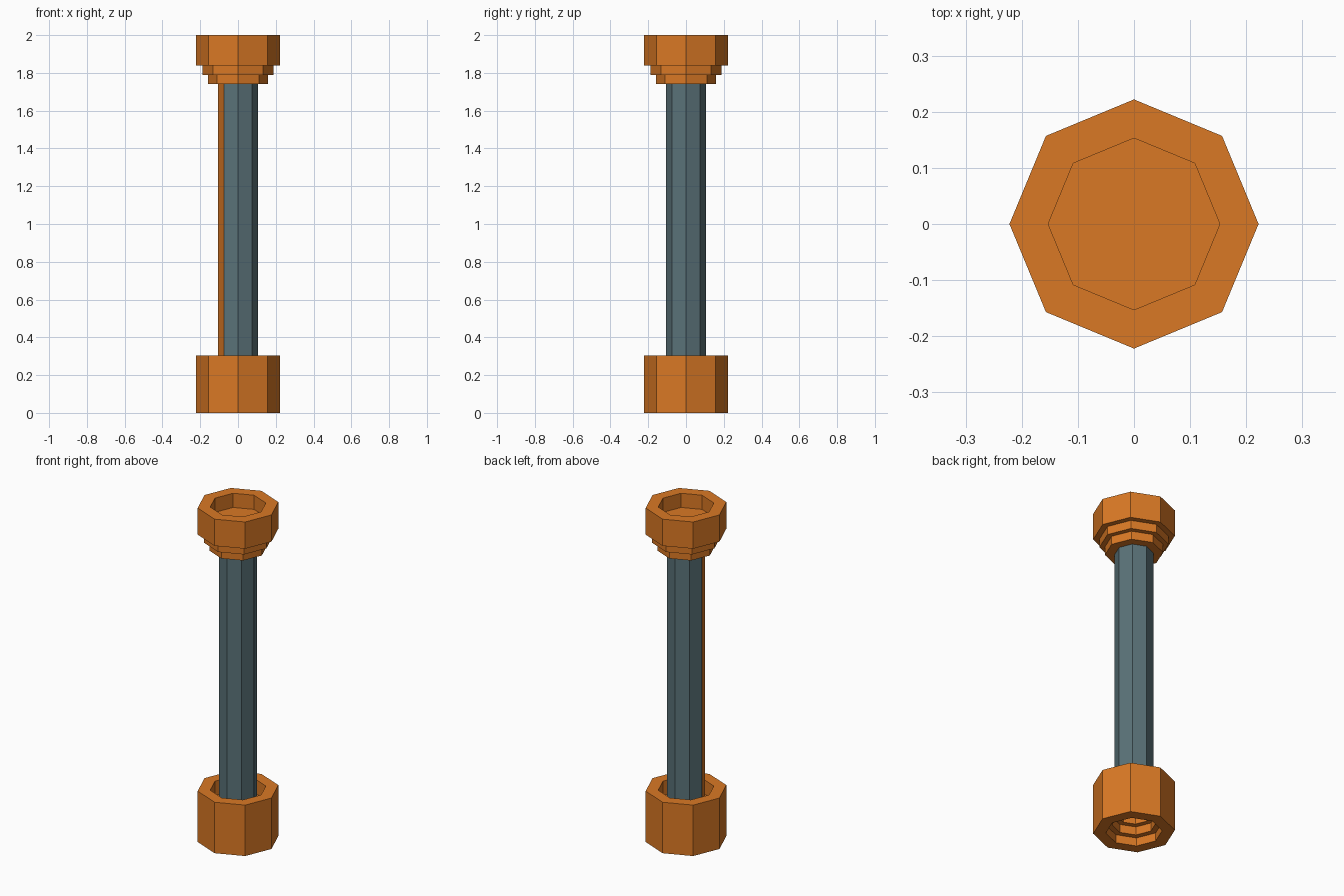
import bpy, bmesh, math

if "Cube" in bpy.data.objects:
    bpy.data.objects.remove(bpy.data.objects["Cube"])

SIDES = 8


def material(name, color):
    m = bpy.data.materials.new(name)
    m.diffuse_color = (*color, 1)
    m.use_nodes = True
    m.node_tree.nodes["Principled BSDF"].inputs["Base Color"].default_value = m.diffuse_color
    return m


orange = material("orange", (0.70, 0.190, 0.018))
slate = material("slate grey", (0.102, 0.168, 0.188))


def lathe(name, profile, mats):
    """Revolve an (r, z) profile with flat octagonal sides; axis ends become caps."""
    bm = bmesh.new()
    rings = []
    for r, z in profile:
        rings.append([bm.verts.new((r * math.cos(math.tau * i / SIDES),
                                    r * math.sin(math.tau * i / SIDES), z))
                      for i in range(SIDES)])
    for a, b in zip(rings, rings[1:]):
        for i in range(SIDES):
            j = (i + 1) % SIDES
            bm.faces.new((a[i], a[j], b[j], b[i]))
    bm.faces.new(rings[0][::-1])
    bm.faces.new(rings[-1])
    bmesh.ops.recalc_face_normals(bm, faces=bm.faces[:])
    me = bpy.data.meshes.new(name)
    bm.to_mesh(me)
    bm.free()
    for m in mats:
        me.materials.append(m)
    ob = bpy.data.objects.new(name, me)
    bpy.context.collection.objects.link(ob)
    return ob


RIM, HOLE, RECESS = 0.222, 0.153, 0.085

# Base: stepped socket underneath, open cup on top
lathe("base", [(0.089, 0.15), (0.089, 0.10), (0.12, 0.10), (0.12, 0.05),
               (HOLE, 0.05), (HOLE, 0), (RIM, 0), (RIM, 0.305),
               (HOLE, 0.305), (HOLE, 0.305 - RECESS)], [orange])

# Capital: two steps flaring out to an open cup
lathe("capital", [(0.158, 1.74), (0.158, 1.79), (0.188, 1.79), (0.188, 1.84),
                  (RIM, 1.84), (RIM, 2.0), (HOLE, 2.0), (HOLE, 2.0 - RECESS)],
      [orange])

# Shaft: grey, with one orange side facing left and slightly forward
shaft = lathe("shaft", [(0.105, 0.305 - RECESS), (0.105, 1.74)], [slate, orange])
stripe = math.radians(202.5)
for p in shaft.data.polygons:
    if p.normal.x * math.cos(stripe) + p.normal.y * math.sin(stripe) > 0.95:
        p.material_index = 1
